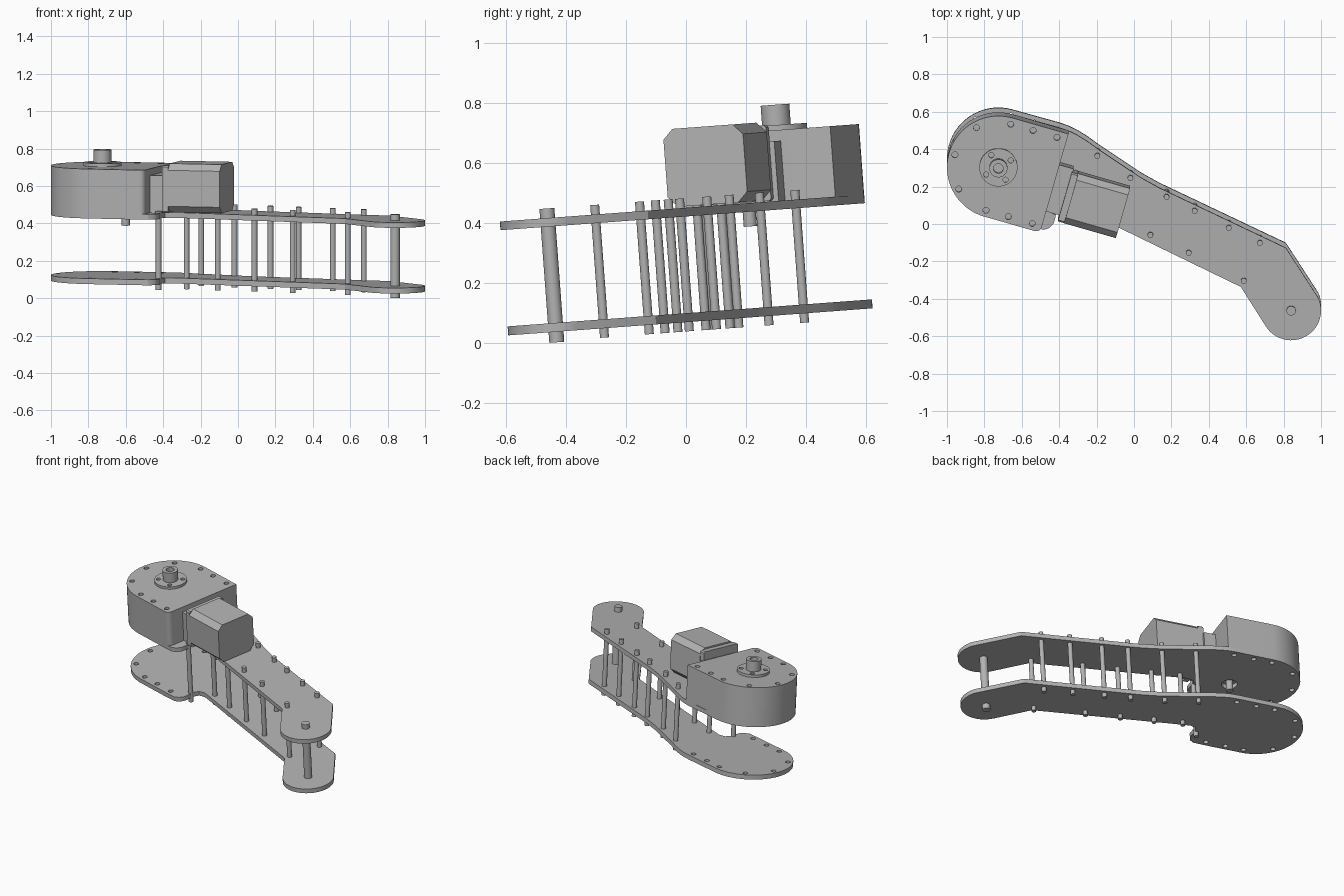
import bpy, bmesh
from math import sin, cos, pi, radians, atan
from mathutils import Matrix, Vector

if "Cube" in bpy.data.objects:
    bpy.data.objects.remove(bpy.data.objects["Cube"])

# Single material
grey = bpy.data.materials.new("plain_grey")
grey.use_nodes = True
grey.diffuse_color = (0.45, 0.45, 0.45, 1)
grey.node_tree.nodes["Principled BSDF"].inputs["Base Color"].default_value = (0.45, 0.45, 0.45, 1)

TILT = Matrix.Rotation(atan(0.0742), 4, 'X')   # whole assembly leans slightly
HUB = Vector((-0.725, 0.355))                  # axis of the gearbox
U = Vector((0.961, -0.276))                    # gearbox long direction
V = Vector((0.276, 0.961))
R = 0.275


def P(u, v):
    return HUB + U * u + V * v


def arc(center, r, a0, a1, n):
    """Points along an arc, angles in degrees."""
    return [Vector(center) + r * Vector((cos(t), sin(t)))
            for t in (radians(a0 + (a1 - a0) * i / n) for i in range(n + 1))]


def finish(name, bm, smooth=True, helper=False):
    bmesh.ops.recalc_face_normals(bm, faces=bm.faces)
    me = bpy.data.meshes.new(name)
    bm.to_mesh(me)
    bm.free()
    me.transform(TILT)
    me.materials.append(grey)
    ob = bpy.data.objects.new(name, me)
    bpy.context.collection.objects.link(ob)
    if helper:
        ob.hide_render = True
        ob.hide_set(True)
    elif smooth:
        bpy.ops.object.select_all(action='DESELECT')
        ob.select_set(True)
        bpy.context.view_layer.objects.active = ob
        bpy.ops.object.shade_smooth_by_angle(angle=radians(30))
    return ob


def prism(name, pts, z0, z1, matrix=Matrix()):
    """Extrude a flat outline from z0 to z1."""
    bm = bmesh.new()
    face = bm.faces.new([bm.verts.new((p[0], p[1], z0)) for p in pts])
    ext = bmesh.ops.extrude_face_region(bm, geom=[face])
    moved = [g for g in ext["geom"] if isinstance(g, bmesh.types.BMVert)]
    bmesh.ops.translate(bm, verts=moved, vec=(0, 0, z1 - z0))
    bm.transform(matrix)
    return finish(name, bm)


def cylinders(name, items, helper=False, seg=20):
    """items: (centre, radius, z0, z1)"""
    bm = bmesh.new()
    for c, r, z0, z1 in items:
        bmesh.ops.create_cone(bm, cap_ends=True, segments=seg, radius1=r, radius2=r,
                              depth=z1 - z0,
                              matrix=Matrix.Translation((c[0], c[1], (z0 + z1) / 2)))
    return finish(name, bm, helper=helper)


def cut(ob, cutter):
    mod = ob.modifiers.new("holes", 'BOOLEAN')
    mod.operation = 'DIFFERENCE'
    mod.solver = 'EXACT'
    mod.object = cutter


# Arm outline: round gearbox end, waist, bent round tip
outline = [P(R * cos(t), R * sin(t)) for t in (pi / 2 + pi * i / 32 for i in range(33))]
outline += [P(0.24, -R)]
outline += [Vector(p) for p in ((-0.482, 0.002), (-0.452, 0.012), (-0.43, 0.035), (-0.42, 0.07),
                                (-0.412, 0.11), (-0.39, 0.14), (-0.35, 0.142), (-0.31, 0.125),
                                (0.571, -0.304))]
outline += arc((0.84, -0.43), 0.16, 213, 385, 28)
outline += [Vector(p) for p in ((0.812, -0.095), (0.137, 0.226), (0.04, 0.28), (-0.04, 0.333),
                                (-0.185, 0.43), (-0.25, 0.477), (-0.303, 0.51), (-0.35, 0.533),
                                (-0.4, 0.55))]
lower_plate = prism("lower_plate", outline, 0.069, 0.099)
upper_plate = prism("upper_plate", outline, 0.421, 0.45)

# Gearbox housing: half round with a squared end
d_shape = [P(R * cos(t), R * sin(t)) for t in (pi / 2 + pi * i / 40 for i in range(41))]
d_shape += [P(0.281 + 0.03 * sin(t), -R + 0.03 - 0.03 * cos(t))
            for t in (pi / 2 * i / 5 for i in range(6))]
d_shape += [P(0.311, R)]
gearbox = prism("gearbox_housing", d_shape, 0.45, 0.686)

# Screw holes around the gearbox and matching plates
screws = [P(u, v) for u in (0, 0.124, 0.257) for v in (-0.24, 0.24)]
screws += [P(0.242 * cos(a), 0.242 * sin(a)) for a in (0.75 * pi, pi, 1.25 * pi)]
shaft_at = (-0.6, 0.243)
plate_cutter = cylinders("plate_hole_cutter", [(s, 0.016, 0.03, 0.14) for s in screws], True)
upper_cutter = cylinders("upper_hole_cutter", [(s, 0.016, 0.4, 0.44) for s in screws]
                         + [(shaft_at, 0.05, 0.4, 0.47)], True)
top_cutter = cylinders("gearbox_hole_cutter", [(s, 0.016, 0.66, 0.72) for s in screws], True)
cut(lower_plate, plate_cutter)
cut(upper_plate, upper_cutter)
cut(gearbox, top_cutter)

# Output hub with flange, bolt holes and bore
flange = cylinders("hub_flange", [(HUB, 0.102, 0.686, 0.703)], seg=48)
bolts = arc(HUB, 0.076, 30, 300, 3)
cut(flange, cylinders("flange_hole_cutter", [(b, 0.014, 0.69, 0.73) for b in bolts], True))
hub = cylinders("hub_shaft", [(HUB, 0.048, 0.70, 0.771)], seg=40)
cut(hub, cylinders("hub_bore_cutter", [(HUB, 0.026, 0.735, 0.8)], True))

# Input shaft poking below the upper plate
cylinders("input_shaft", [(shaft_at, 0.022, 0.372, 0.46)])

# Motor: extruded sideways along the gearbox direction
SIDE = Matrix(((V.x, 0, U.x, HUB.x), (V.y, 0, U.y, HUB.y), (0, 1, 0, 0), (0, 0, 0, 1)))


def chamfered(v0, v1, z0, z1, c):
    return [(v0 + c, z0), (v1 - c, z0), (v1, z0 + c), (v1, z1 - c),
            (v1 - c, z1), (v0 + c, z1), (v0, z1 - c), (v0, z0 + c)]


prism("motor_body", chamfered(-0.192, 0.085, 0.455, 0.716, 0.034), 0.42, 0.708, SIDE)
prism("motor_flange", chamfered(-0.19, 0.083, 0.452, 0.706, 0.008), 0.385, 0.42, SIDE)
prism("motor_bracket", [(-0.16, 0.45), (0.1, 0.45), (0.1, 0.65), (-0.16, 0.65)],
      0.305, 0.39, SIDE)

# Spacer rods joining the plates
rods = [(-0.196, 0.4), (-0.019, 0.281), (0.174, 0.18), (0.324, 0.105), (0.507, 0.014),
        (0.673, -0.067), (0.587, -0.27), (0.292, -0.12), (0.088, -0.024),
        (-0.108, 0.07), (-0.275, 0.15)]
cylinders("spacer_rods", [(p, 0.015, 0.038, 0.482) for p in rods])
cylinders("bracket_rod", [((-0.425, 0.1), 0.015, 0.038, 0.46)])
cylinders("tip_axle", [((0.84, -0.43), 0.025, 0.034, 0.482)], seg=28)
